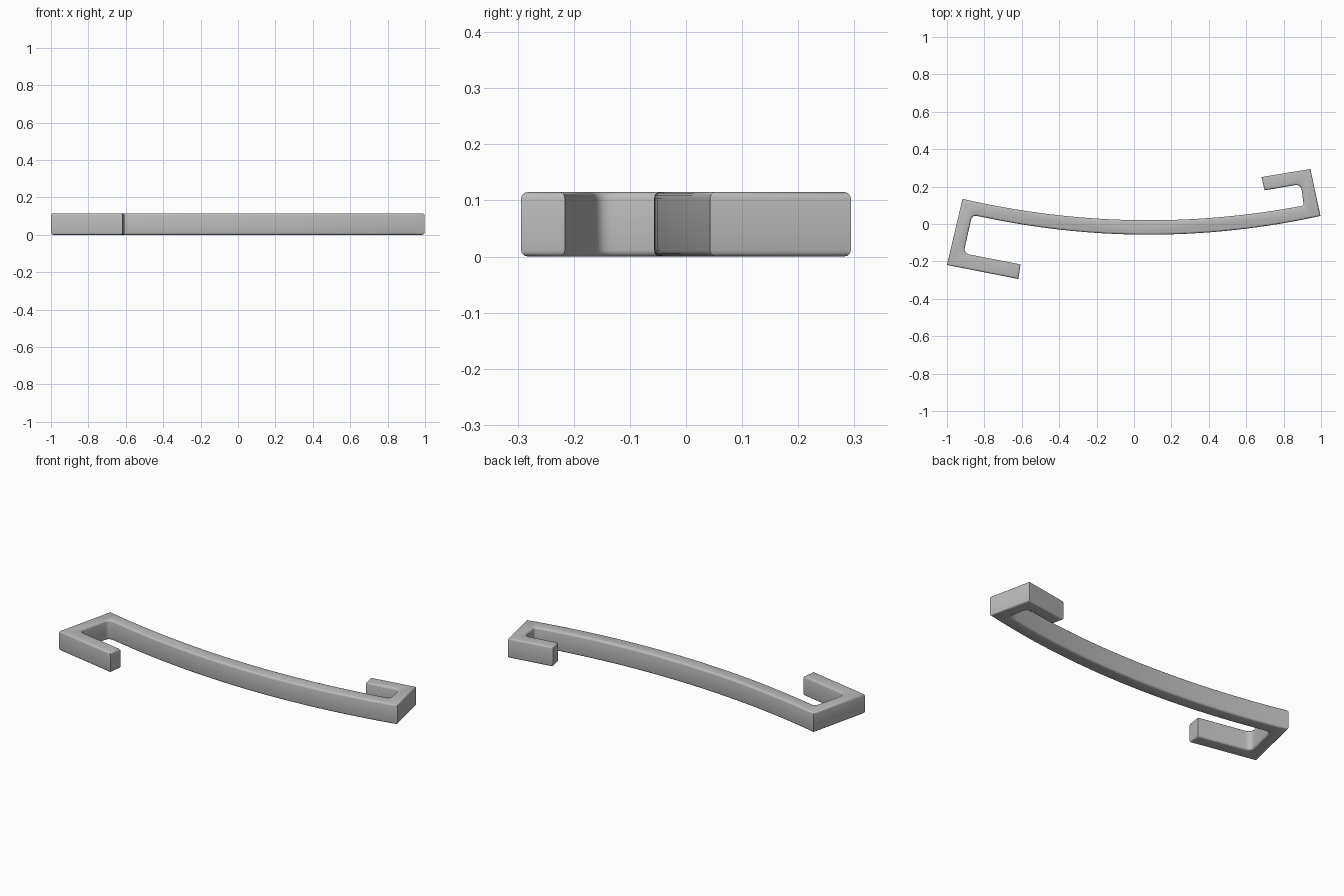
import bpy, bmesh, math
from mathutils import Vector

cube = bpy.data.objects.get("Cube")
if cube:
    bpy.data.objects.remove(cube, do_unlink=True)

HEIGHT = 0.115
RIM = 0.011

metal = bpy.data.materials.new("satin grey")
metal.use_nodes = True
grey = (0.5, 0.5, 0.5, 1)
metal.diffuse_color = grey
metal.node_tree.nodes["Principled BSDF"].inputs["Base Color"].default_value = grey


def bow(x0, x1, base, bend, steps=32):
    """Points along one shallow curved side of the bar."""
    xs = [x0 + (x1 - x0) * i / steps for i in range(steps + 1)]
    return [Vector((x, base + bend * (x - 0.08) ** 2)) for x in xs]


def fillet(before, corner, after, radius=0.035, steps=6):
    """Round off an inside corner."""
    before, corner, after = Vector(before), Vector(corner), Vector(after)
    a = corner + (before - corner).normalized() * radius
    b = corner + (after - corner).normalized() * radius
    return [a * (1 - t) ** 2 + corner * 2 * t * (1 - t) + b * t * t
            for t in (i / steps for i in range(steps + 1))]


# Outline: curved front side, left hook, curved back side, right hook
front = bow(-0.865, 0.997, -0.057, 0.119)
back = bow(0.908, -0.917, 0.02, 0.115)
left_outer, left_tip = (0.943, 0.294), (0.682, 0.251)
left_lip, left_inner = (0.698, 0.18), (0.892, 0.213)
right_outer, right_tip = (-1.0, -0.219), (-0.618, -0.294)
right_lip, right_inner = (-0.607, -0.216), (-0.912, -0.157)

outline = [*front, left_outer, left_tip, left_lip,
           *fillet(left_lip, left_inner, back[0]),
           *fillet(left_inner, back[0], back[1], 0.015)[:-1],
           *back[1:], right_outer, right_tip, right_lip,
           *fillet(right_lip, right_inner, front[0]),
           *fillet(right_inner, front[0], front[1], 0.03)[:-1]]
outline = outline[1:]

# Extrude the outline, then soften the top and bottom rims
bm = bmesh.new()
base = bm.faces.new([bm.verts.new((p[0], p[1], 0)) for p in outline])
top = bmesh.ops.extrude_face_region(bm, geom=[base], use_keep_orig=True)["geom"]
bmesh.ops.translate(bm, vec=(0, 0, HEIGHT),
                    verts=[v for v in top if isinstance(v, bmesh.types.BMVert)])
bmesh.ops.recalc_face_normals(bm, faces=bm.faces)
rims = [e for e in bm.edges if abs(e.verts[0].co.z - e.verts[1].co.z) < 1e-5]
bmesh.ops.bevel(bm, geom=rims, offset=RIM, offset_type='OFFSET',
                segments=3, profile=0.5, affect='EDGES')
mesh = bpy.data.meshes.new("double_hook")
bm.to_mesh(mesh)
bm.free()
mesh.materials.append(metal)

hook = bpy.data.objects.new("double_hook", mesh)
bpy.context.collection.objects.link(hook)
bpy.context.view_layer.objects.active = hook
hook.select_set(True)
bpy.ops.object.shade_smooth_by_angle(angle=math.radians(35))
